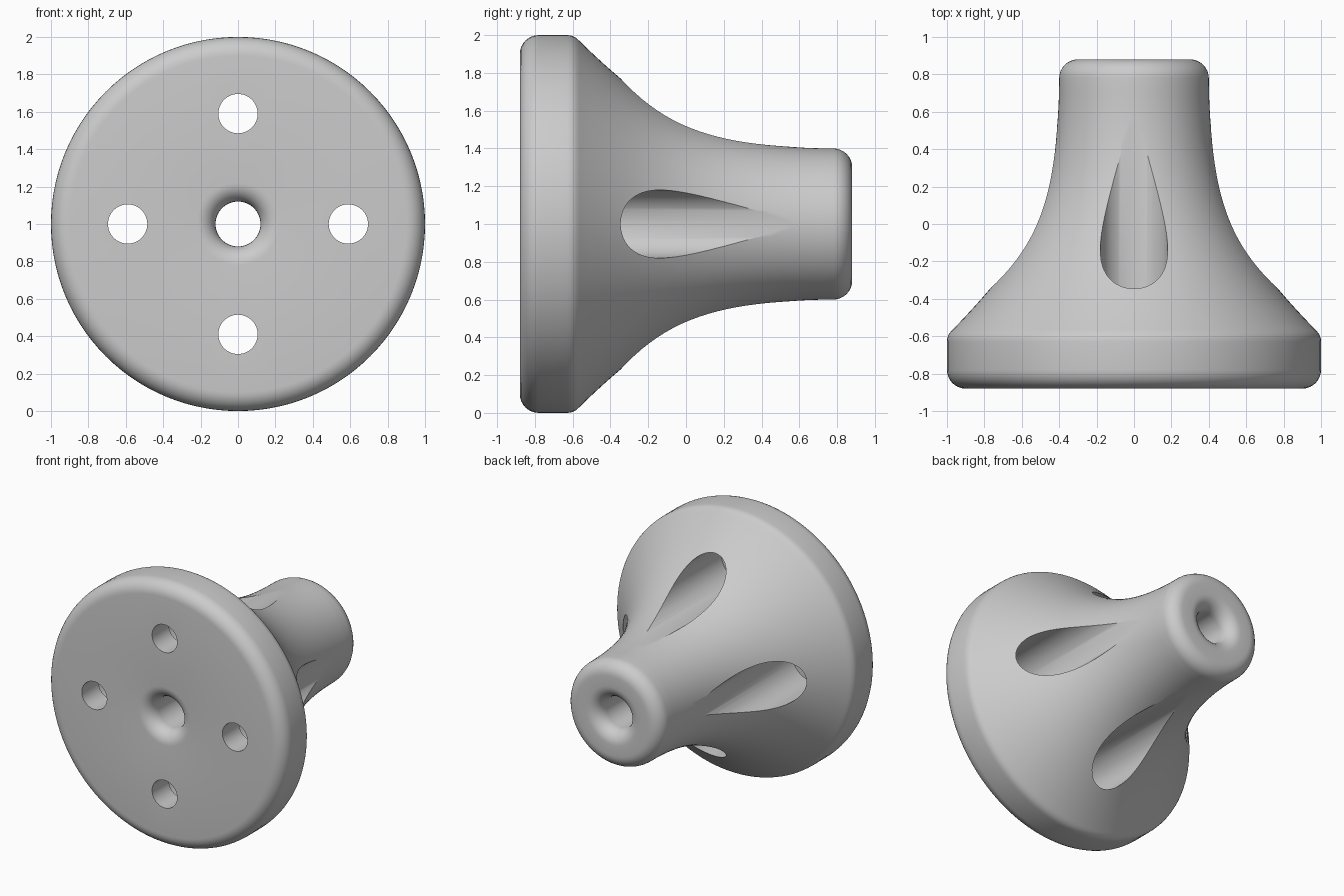
import bpy, bmesh
from math import sin, cos, pi, radians
from mathutils import Vector
from mathutils.geometry import interpolate_bezier

cube = bpy.data.objects.get("Cube")
if cube:
    bpy.data.objects.remove(cube, do_unlink=True)

grey = bpy.data.materials.new("plain grey")
grey.use_nodes = True
grey.diffuse_color = (0.6, 0.6, 0.6, 1)
grey.node_tree.nodes["Principled BSDF"].inputs["Base Color"].default_value = (0.6, 0.6, 0.6, 1)


def arc(r, y, radius, start, end, steps=8):
    """Points (radius, depth) of a fillet, angles in degrees."""
    angles = [radians(start + (end - start) * i / steps) for i in range(steps + 1)]
    return [(r + radius * cos(a), y + radius * sin(a)) for a in angles]


def bezier(a, b, c, d, steps):
    pts = interpolate_bezier(*[Vector((*p, 0)) for p in (a, b, c, d)], steps)
    return [(p.x, p.y) for p in pts]


def lathe(bm, profile, segments, cx=0, cz=1, closed=True):
    """Spin a profile about the front-to-back axis; open profiles get end caps."""
    rings = []
    for r, y in profile:
        rings.append([bm.verts.new((cx + r * cos(2 * pi * i / segments), y,
                                    cz + r * sin(2 * pi * i / segments)))
                      for i in range(segments)])
    pairs = list(zip(rings, rings[1:]))
    if closed:
        pairs.append((rings[-1], rings[0]))
    else:
        bm.faces.new(rings[0])
        bm.faces.new(rings[-1])
    for a, b in pairs:
        for i in range(segments):
            j = (i + 1) % segments
            bm.faces.new((a[i], a[j], b[j], b[i]))


def finish(bm, name):
    bmesh.ops.recalc_face_normals(bm, faces=bm.faces)
    mesh = bpy.data.meshes.new(name)
    bm.to_mesh(mesh)
    bm.free()
    mesh.materials.append(grey)
    obj = bpy.data.objects.new(name, mesh)
    bpy.context.collection.objects.link(obj)
    return obj


# Flared body with a filleted central bore
profile = arc(0.22, -0.78, 0.1, 180, 270)                 # front bore mouth
profile += arc(0.9, -0.78, 0.1, 270, 360)                 # front rim
profile += bezier((1, -0.63), (1, -0.59), (0.98, -0.575), (0.955, -0.55), 7)
profile += bezier((0.955, -0.55), (0.6, -0.18), (0.4, 0.1), (0.4, 0.78), 28)[1:]
profile += arc(0.3, 0.78, 0.1, 0, 90)[1:]                 # rear rim
profile += arc(0.22, 0.78, 0.1, 90, 180)                  # rear bore mouth
bm = bmesh.new()
lathe(bm, profile, 112)
body = finish(bm, "flared_body")

# Four screw holes with wide recesses that break through the flare
bm = bmesh.new()
step = [(0.105, -1), (0.105, -0.68), (0.18, -0.68), (0.18, 1)]
for k in range(4):
    a = k * pi / 2
    lathe(bm, step, 64, 0.59 * cos(a), 1 + 0.59 * sin(a), closed=False)
cutter = finish(bm, "screw_hole_cutter")
cutter.hide_render = True

cut = body.modifiers.new("screw holes", "BOOLEAN")
cut.operation = "DIFFERENCE"
cut.solver = "EXACT"
cut.object = cutter
bpy.ops.object.select_all(action="DESELECT")
bpy.context.view_layer.objects.active = body
body.select_set(True)
bpy.ops.object.modifier_apply(modifier=cut.name)
bpy.data.objects.remove(cutter, do_unlink=True)
bpy.ops.object.shade_smooth_by_angle(angle=radians(30))
